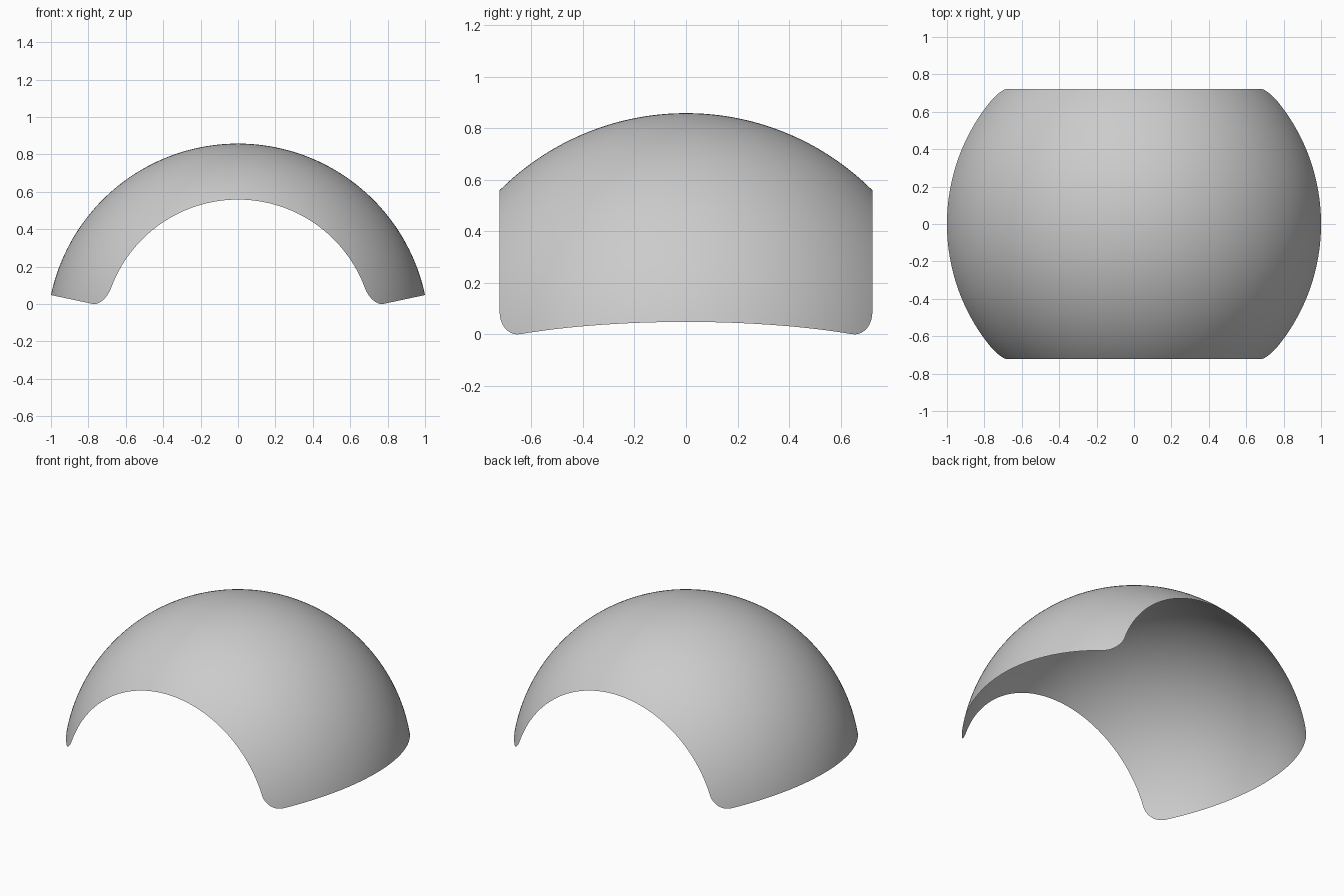
import bpy, bmesh
from math import sin, cos, radians, sqrt, pi

if "Cube" in bpy.data.objects:
    bpy.data.objects.remove(bpy.data.objects["Cube"])

TILT = radians(12)             # lower edges lie on planes tilted 12 degrees
R = 1 / cos(TILT)              # sphere radius giving a width of 2
LAT = radians(45)              # front and back openings
C_LAT, C_ANG = radians(6), radians(8.5)   # rounded corner extents
SEG = 120

# Latitude rows, denser inside the rounded corners
start = LAT - C_LAT
corner = [(start + C_LAT * sin(a), C_ANG * (1 - cos(a)))
          for a in (pi / 2 * i / 14 for i in range(1, 15))]
rows = [(-p, d) for p, d in reversed(corner)]
rows += [(-start + 2 * start * i / 64, 0) for i in range(65)]
rows += corner

# Thin spherical shell swept around the y axis
bm = bmesh.new()
grid = []
for lat, inset in rows:
    lo, hi = TILT + inset, pi - TILT - inset
    row = []
    for j in range(SEG + 1):
        a = lo + (hi - lo) * j / SEG
        row.append(bm.verts.new((R * cos(lat) * cos(a), R * sin(lat),
                                 R * cos(lat) * sin(a))))
    grid.append(row)
for r0, r1 in zip(grid, grid[1:]):
    for j in range(SEG):
        f = bm.faces.new((r0[j], r1[j], r1[j + 1], r0[j + 1]))
        f.smooth = True

# Outward normals, resting on the floor
bm.normal_update()
if sum(f.normal.dot(f.calc_center_median()) for f in bm.faces) < 0:
    bmesh.ops.reverse_faces(bm, faces=bm.faces[:])
low = min(v.co.z for v in bm.verts)
bmesh.ops.translate(bm, verts=bm.verts[:], vec=(0, 0, -low))

mesh = bpy.data.meshes.new("curved_shell")
bm.to_mesh(mesh)
bm.free()
bpy.context.collection.objects.link(bpy.data.objects.new("curved_shell", mesh))
